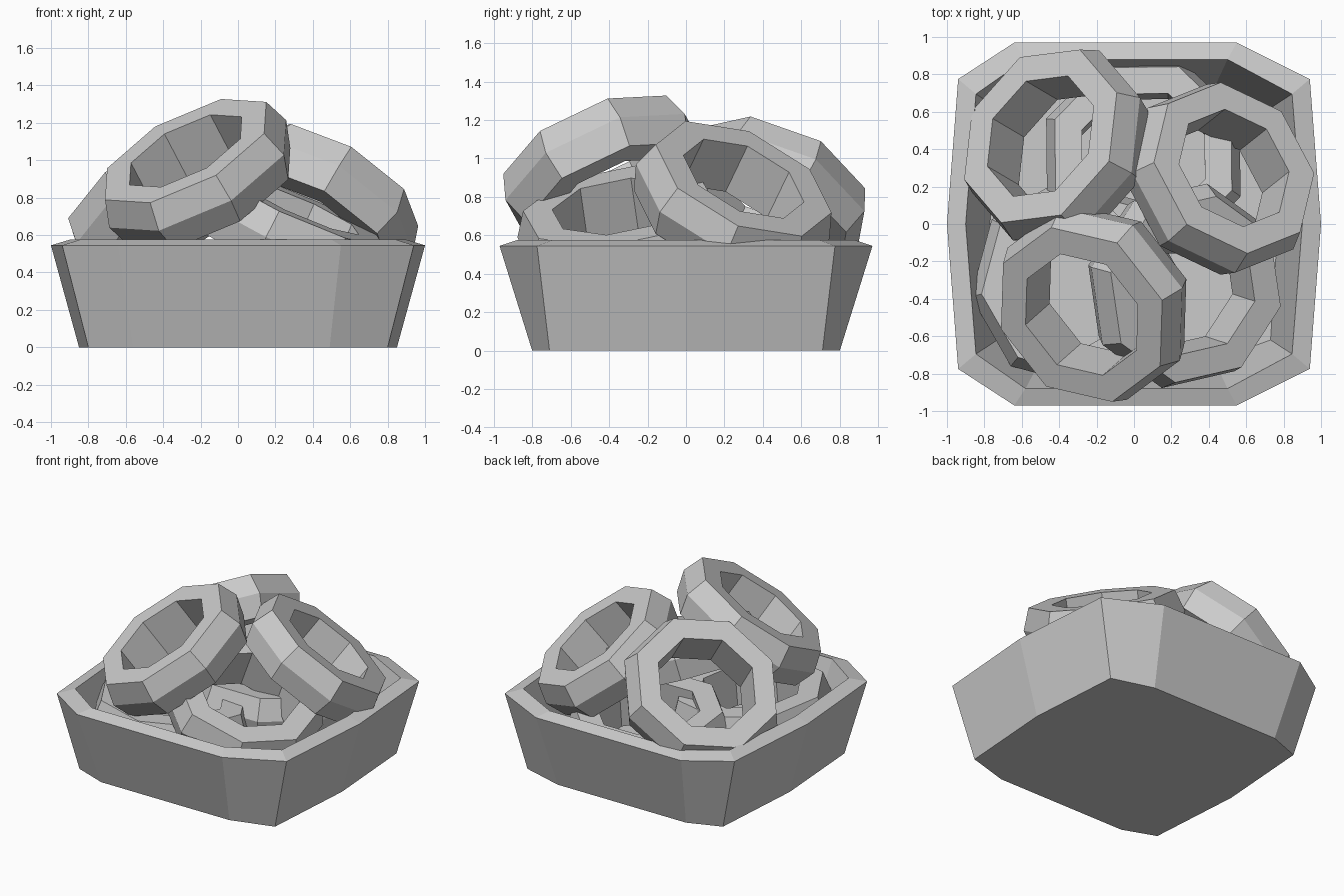
import bpy, bmesh
from math import cos, sin, pi
from mathutils import Vector

cube = bpy.data.objects.get("Cube")
if cube:
    bpy.data.objects.remove(cube, do_unlink=True)

grey = bpy.data.materials.new("plain grey")
grey.use_nodes = True
grey.diffuse_color = (0.6, 0.6, 0.6, 1)
grey.node_tree.nodes["Principled BSDF"].inputs["Base Color"].default_value = (0.6, 0.6, 0.6, 1)


def loft(name, loops, closed):
    """Bridge loops of points in order; close into a ring or cap both ends."""
    bm = bmesh.new()
    rows = [[bm.verts.new(p) for p in loop] for loop in loops]
    pairs = list(zip(rows, rows[1:]))
    if closed:
        pairs.append((rows[-1], rows[0]))
    else:
        bm.faces.new(rows[0])
        bm.faces.new(rows[-1])
    for a, b in pairs:
        for i in range(len(a)):
            j = (i + 1) % len(a)
            bm.faces.new((a[i], a[j], b[j], b[i]))
    bmesh.ops.recalc_face_normals(bm, faces=bm.faces)
    mesh = bpy.data.meshes.new(name)
    bm.to_mesh(mesh)
    bm.free()
    mesh.materials.append(grey)
    obj = bpy.data.objects.new(name, mesh)
    bpy.context.collection.objects.link(obj)
    return obj


def outline(side, corner, right_end, left_end, z):
    """Ten-sided basket outline, mirrored front to back."""
    half = [(side, 0), corner, left_end, right_end, (-corner[0], corner[1]), (-side, 0)]
    front = [(x, -y) for x, y in half[-2:0:-1]]
    return [(x, y, z) for x, y in half + front]


# Basket: base, outer rim, raised inner rim, inner floor
loft("basket", [
    outline(0.85, (0.80, 0.71), (-0.56, 0.80), (0.49, 0.80), 0),
    outline(1.0, (0.94, 0.775), (-0.64, 0.97), (0.55, 0.97), 0.545),
    outline(0.90, (0.845, 0.695), (-0.58, 0.88), (0.50, 0.88), 0.575),
    outline(0.77, (0.73, 0.62), (-0.50, 0.73), (0.43, 0.73), 0.06),
], closed=False)


def ring(name, centre, normal, towards, outer=0.51, inner=0.355, depth=0.3, bulge=0.05):
    """Eight-sided ring with a ridge around its outside.
    Takes the centre of its upper face, its axis and one corner direction."""
    n = Vector(normal).normalized()
    u = Vector(towards)
    u = (u - n * u.dot(n)).normalized()
    v = n.cross(u)
    c = Vector(centre)
    section = [(outer, 0), (outer + bulge, -depth / 2), (outer, -depth),
               (inner, -depth), (inner, 0)]
    loops = [[c + n * h + (u * cos(i * pi / 4) + v * sin(i * pi / 4)) * r
              for i in range(8)] for r, h in section]
    return loft(name, loops, closed=True)


# Rings heaped on top
ring("front_ring", (-0.28, -0.485, 1.05), (-0.43, -0.38, 0.82), (0.83, 0.15, 0.5))
ring("back_left_ring", (0.535, 0.30, 0.895), (0.48, 0.38, 0.79), (0.43, -0.03, -0.25),
     outer=0.495, inner=0.34)
ring("back_right_ring", (-0.50, 0.47, 0.89), (-0.56, 0.33, 0.76), (0.40, 0.23, 0.2))
# Rings lying lower in the basket
ring("low_front_left_ring", (0.33, -0.35, 0.75), (0.40, -0.13, 0.91), (1, -0.2, -0.45))
ring("low_front_right_ring", (-0.31, -0.31, 0.52), (0.05, 0.05, 1), (-1, -0.13, 0))
ring("low_back_ring", (0.05, 0.37, 0.52), (0.0, 0.1, 1), (0.4, 1, 0))
